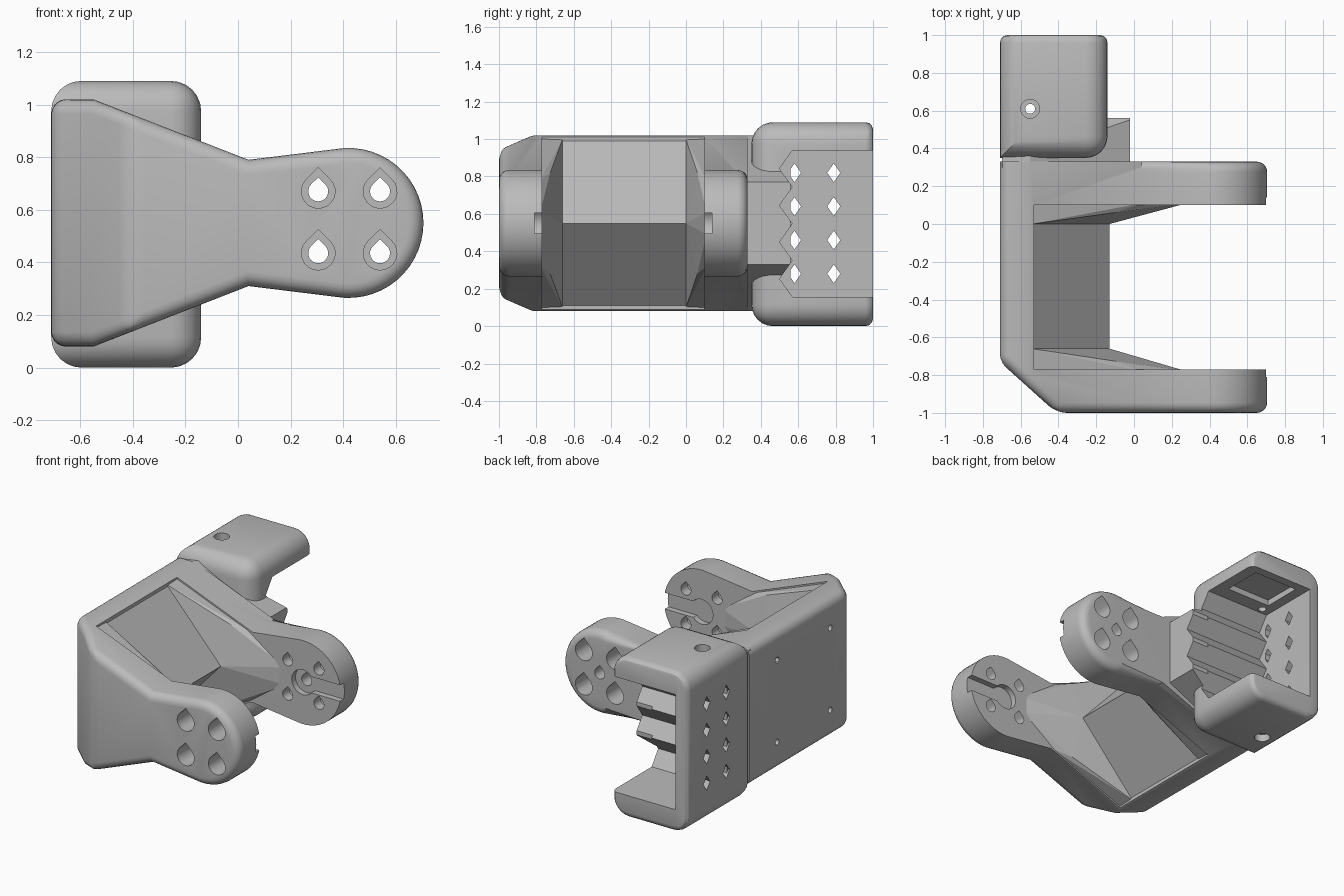
import bpy, bmesh
from math import sin, cos, radians, pi
from mathutils import Vector

if "Cube" in bpy.data.objects:
    bpy.data.objects.remove(bpy.data.objects["Cube"], do_unlink=True)

grey = bpy.data.materials.new("plain grey")
grey.use_nodes = True
grey.diffuse_color = (0.5, 0.5, 0.5, 1)
grey.node_tree.nodes["Principled BSDF"].inputs["Base Color"].default_value = (0.5, 0.5, 0.5, 1)


def finish(bm, name):
    bmesh.ops.recalc_face_normals(bm, faces=bm.faces)
    mesh = bpy.data.meshes.new(name)
    bm.to_mesh(mesh)
    bm.free()
    mesh.materials.append(grey)
    ob = bpy.data.objects.new(name, mesh)
    bpy.context.collection.objects.link(ob)
    return ob


def prism(pts, axis, a, b):
    """Extrude a 2D outline along an axis, from a to b."""
    bm = bmesh.new()
    put = {"x": lambda p, t: (t, p[0], p[1]),
           "y": lambda p, t: (p[0], t, p[1]),
           "z": lambda p, t: (p[0], p[1], t)}[axis]
    face = bm.faces.new([bm.verts.new(put(p, a)) for p in pts])
    new = bmesh.ops.extrude_face_region(bm, geom=[face])["geom"]
    shift = Vector(put((0, 0), b - a))
    bmesh.ops.translate(bm, vec=shift, verts=[g for g in new if isinstance(g, bmesh.types.BMVert)])
    bmesh.ops.recalc_face_normals(bm, faces=bm.faces)
    return bm


def rect(u0, u1, v0, v1):
    return [(u0, v0), (u1, v0), (u1, v1), (u0, v1)]


def circle(u, v, r, n=20):
    return [(u + r * cos(2 * pi * i / n), v + r * sin(2 * pi * i / n)) for i in range(n)]


def teardrop(u, v, r):
    arc = [radians(135 + 270 * i / 16) for i in range(17)]
    return [(u, v + r * 1.41)] + [(u + r * cos(t), v + r * sin(t)) for t in arc]


def round_edges(bm, rule, width, segments=5):
    edges = [e for e in bm.edges if rule(e.verts[0].co, e.verts[1].co)]
    bmesh.ops.bevel(bm, geom=edges, offset=width, segments=segments,
                    profile=0.5, affect="EDGES", clamp_overlap=True)


def hull(name, pts):
    bm = bmesh.new()
    for p in pts:
        bm.verts.new(p)
    bmesh.ops.convex_hull(bm, input=bm.verts)
    return finish(bm, name)


def cut(ob, bm):
    cutter = finish(bm, "cutter")
    cutter.hide_render = True
    mod = ob.modifiers.new("cut", "BOOLEAN")
    mod.operation, mod.solver, mod.object = "DIFFERENCE", "EXACT", cutter
    bpy.context.view_layer.objects.active = ob
    bpy.ops.object.modifier_apply(modifier=mod.name)
    bpy.data.objects.remove(cutter, do_unlink=True)


def near(a, b):
    return abs(a - b) < 0.002


# Arm outline: broad root, narrow waist, round tip
CX, CZ, R = 0.42, 0.55, 0.285
tip = [radians(-100 + 200 * i / 28) for i in range(29)]
outline = ([(-0.71, 0.08), (-0.55, 0.08), (0.04, 0.31)]
           + [(CX + R * cos(t), CZ + R * sin(t)) for t in tip]
           + [(0.04, 0.79), (-0.55, 1.02), (-0.71, 1.02)])

# Frame: both arms and the spine, with a chamfered front corner
bm = prism(outline, "y", -1, 0.33)
normal = Vector((-0.27, -0.3, 0)).normalized()
corner = Vector((-0.71, -0.73, 0))
geom = bm.verts[:] + bm.edges[:] + bm.faces[:]
sliced = bmesh.ops.bisect_plane(bm, geom=geom, plane_co=corner, plane_no=normal, clear_outer=True)
bmesh.ops.edgeloop_fill(bm, edges=[g for g in sliced["geom_cut"] if isinstance(g, bmesh.types.BMEdge)])


def outer_edge(a, b):
    on_front = near(a.y, -1) and near(b.y, -1)
    on_rear = near(a.y, 0.33) and near(b.y, 0.33) and min(a.x, b.x) > 0
    on_back = near(a.x, -0.71) and near(b.x, -0.71) and not (near(a.y, 0.33) and near(b.y, 0.33))
    on_chamfer = abs((a - corner).dot(normal)) < 0.002 and abs((b - corner).dot(normal)) < 0.002
    return on_front or on_rear or on_back or on_chamfer


round_edges(bm, outer_edge, 0.055)
frame = finish(bm, "bracket_frame")
cut(frame, prism(rect(-0.53, 1, -0.2, 1.3), "y", -0.77, 0.10))

# Screw holes: wide from outside, narrow through the inner skin
for x in (0.305, 0.54):
    for z in (0.435, 0.67):
        cut(frame, prism(teardrop(x, z, 0.038), "y", -1.2, 0.5))
        cut(frame, prism(teardrop(x, z, 0.064), "y", -1.2, -0.84))
        cut(frame, prism(teardrop(x, z, 0.064), "y", 0.17, 0.5))
cut(frame, prism(teardrop(CX, CZ, 0.038), "y", 0, 0.5))

# Horn recess on the inner face of each arm
for y0, y1 in ((0.05, 0.14), (-0.81, -0.72)):
    cut(frame, prism(circle(CX, CZ, 0.085), "y", y0, y1))
    cut(frame, prism(rect(CX, 0.8, 0.495, 0.605), "y", y0, y1))

# Mounting holes in the back of the spine
for y in (-0.54, 0.03):
    for z in (0.27, 0.83):
        cut(frame, prism(circle(y, z, 0.02, 12), "x", -0.8, -0.6))

# Ridge filling the inside of the spine, and its flares into the arms
wedge = [(-0.54, 0.10), (-0.13, 0.55), (-0.54, 1.0)]
finish(prism(wedge, "y", -0.70, 0.05), "spine_ridge")
for name, y_ridge, y_arm in (("rear_flare", 0.0, 0.11), ("front_flare", -0.66, -0.78)):
    mid = y_ridge + 0.55 * (y_arm - y_ridge)
    hull(name, [(x, y_ridge, z) for x, z in wedge]
         + [(x, mid, CZ + s * h) for s in (-1, 1) for x, h in ((-0.1, 0.27),)]
         + [(x, y_arm, CZ + s * h) for s in (-1, 1)
            for x, h in ((-0.54, 0.455), (0.04, 0.23), (0.28, 0.06))])

# Pocket shape with a corrugated wall
steps = 8
zig = [(0.57 if i % 2 == 0 else 0.50, 0.155 + 0.785 * i / steps) for i in range(steps + 1)]
pocket = [(1.2, 0.155)] + zig + [(1.2, 0.94)]

# Root block joining the frame and the holder
x_end = -0.02
root = [(-0.70, 0.10), (-0.55, 0.08), (x_end, 0.33), (x_end, 0.77), (-0.55, 1.02), (-0.70, 1.0)]
block = finish(prism(root, "y", 0.30, 0.56), "root_block")
cut(block, prism(pocket, "x", -0.62, 0.3))

# Holder at the rear, open to the side and the back
bm = prism(rect(-0.71, -0.14, 0, 1.09), "y", 0.35, 1)


def holder_edge(a, b):
    rear = near(a.y, 1) and near(b.y, 1)
    inner_corner = near(a.x, -0.71) and near(b.x, -0.71) and near(a.y, b.y)
    return not rear and not inner_corner


round_edges(bm, holder_edge, 0.115, 6)
round_edges(bm, lambda a, b: near(a.y, 1) and near(b.y, 1), 0.04, 3)
holder = finish(bm, "holder")
cut(holder, prism(pocket, "x", -0.62, 0.3))
cut(holder, prism(rect(-0.55, -0.22, 0.67, 0.94), "z", 0.9, 0.98))

# Screw holes through the lips, and small diamond slots in the holder back
cut(holder, prism(circle(-0.55, 0.61, 0.026), "z", -0.2, 1.3))
for z0, z1 in ((1.04, 1.3), (-0.2, 0.05)):
    cut(holder, prism(circle(-0.55, 0.61, 0.05), "z", z0, z1))
for y in (0.58, 0.79):
    for z in (0.28, 0.46, 0.64, 0.82):
        diamond = [(y - 0.035, z), (y, z - 0.05), (y + 0.035, z), (y, z + 0.05)]
        cut(holder, prism(diamond, "x", -0.9, -0.58))

# Smooth rounded parts, keep hard edges
for ob in (frame, holder):
    bpy.ops.object.select_all(action="DESELECT")
    ob.select_set(True)
    bpy.context.view_layer.objects.active = ob
    bpy.ops.object.shade_smooth_by_angle(angle=radians(30))
